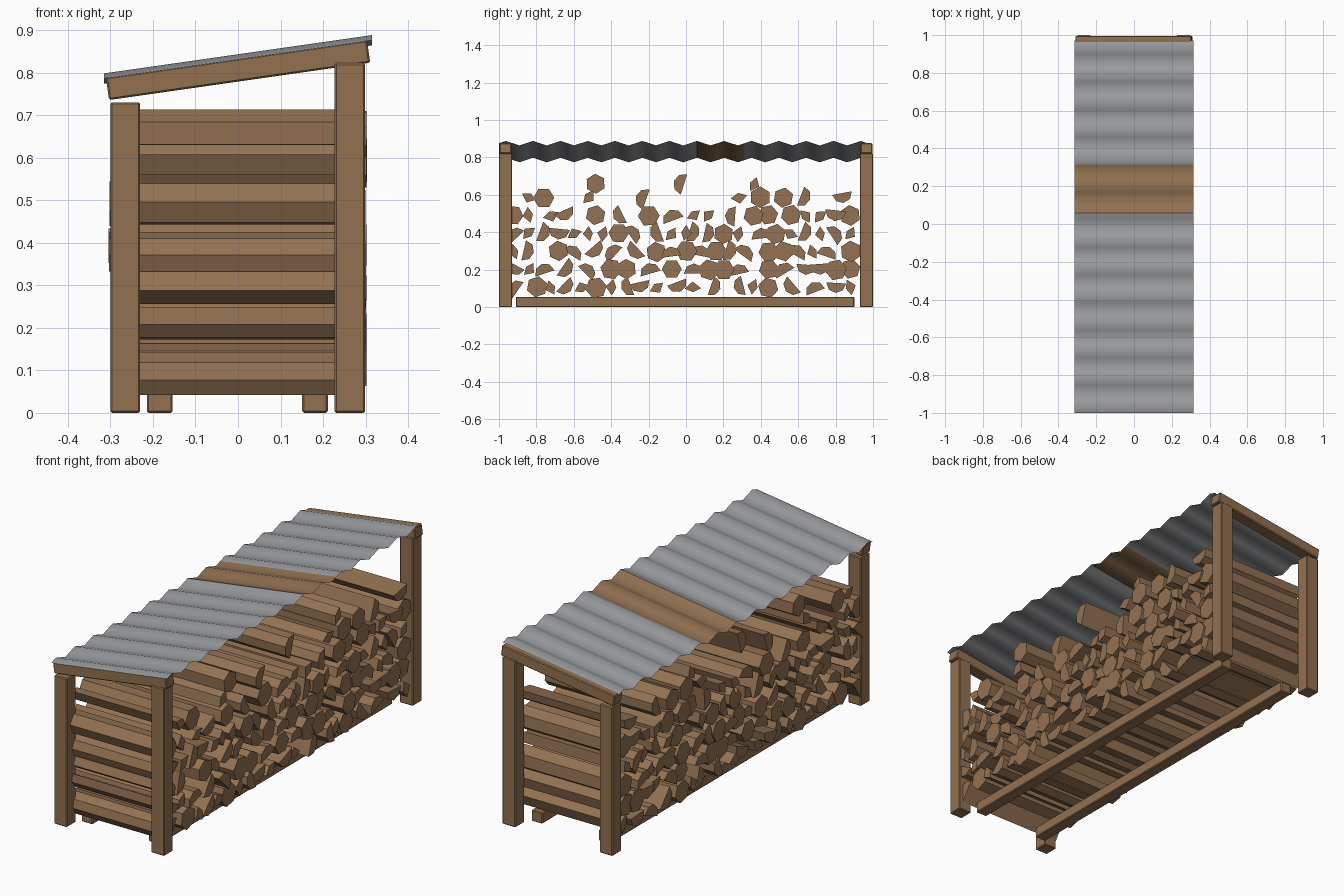
import bpy
import bmesh
import math
import random
from mathutils import Vector

random.seed(4)
cube = bpy.data.objects.get("Cube")
if cube:
    bpy.data.objects.remove(cube, do_unlink=True)


def material(name, rgb):
    mat = bpy.data.materials.new(name)
    mat.use_nodes = True
    colour = (*rgb, 1)
    mat.diffuse_color = colour
    mat.node_tree.nodes["Principled BSDF"].inputs["Base Color"].default_value = colour
    return mat


TIMBER = material("timber brown", (0.29, 0.165, 0.083))
LOG = material("firewood brown", (0.295, 0.169, 0.087))
METAL = material("sheet grey", (0.32, 0.33, 0.345))

SLOPE = math.atan2(0.09, 0.63)


def finish(name, bm, mat):
    mesh = bpy.data.meshes.new(name)
    bm.to_mesh(mesh)
    bm.free()
    mesh.materials.append(mat)
    obj = bpy.data.objects.new(name, mesh)
    bpy.context.collection.objects.link(obj)
    return obj


def timber(name, centre, size, tilt=0):
    bm = bmesh.new()
    bmesh.ops.create_cube(bm, size=1)
    bmesh.ops.scale(bm, verts=bm.verts, vec=size)
    obj = finish(name, bm, TIMBER)
    obj.location = centre
    obj.rotation_euler.y = -tilt
    bevel = obj.modifiers.new("soft edges", 'BEVEL')
    bevel.width = 0.004
    bevel.segments = 1
    return obj


# Corner posts and sloping end beams
for end, sign in (("front", -1), ("back", 1)):
    y = sign * 0.965
    timber(end + "_short_post", (-0.265, y, 0.365), (0.07, 0.07, 0.73))
    timber(end + "_tall_post", (0.263, y, 0.411), (0.072, 0.07, 0.822))
    timber(end + "_roof_beam", (0, y, 0.806), (0.62, 0.062, 0.054), SLOPE)

# Base runners
for side, x in (("right", -0.184), ("left", 0.181)):
    timber(side + "_runner", (x, -0.005, 0.027), (0.06, 1.81, 0.054))

# Corrugated roof sheets, four strips to each wave
STEP = 0.0365


def roof_sheet(name, first, last, mat):
    bm = bmesh.new()
    previous = None
    for i in range(first, last + 1):
        wave = 0.012 * math.sin(math.pi / 2 * i)
        pair = [bm.verts.new((x, i * STEP - 1, 0.831 + x * math.tan(SLOPE) + wave))
                for x in (-0.315, 0.315)]
        if previous:
            face = bm.faces.new((*previous, pair[1], pair[0]))
            face.smooth = True
        previous = pair
    return finish(name, bm, mat)


roof_sheet("front_roof_sheet", 0, 29, METAL)
roof_sheet("brown_roof_sheet", 29, 36, TIMBER)
roof_sheet("back_roof_sheet", 36, 54, METAL)


# Firewood sections: H is a whole log, D a half log, W a split wedge
def arc(sweep, count):
    angles = [math.radians(sweep) * i / count for i in range(count + 1)]
    return [Vector((math.cos(a), math.sin(a))) for a in angles]


SECTIONS = {
    "H": arc(300, 5),
    "D": arc(180, 4),
    "W": arc(100, 2) + [Vector((0, 0))],
}


def add_log(bm, kind, y, z):
    corners = SECTIONS[kind]
    radius = random.uniform(0.053, 0.058)
    turn = random.uniform(0, math.tau)
    middle = sum(corners, Vector((0, 0))) / len(corners)
    shift = random.uniform(-0.012, 0.012)
    half = random.uniform(0.284, 0.293)
    rings = []
    for x in (shift - half, shift + half):
        ring = []
        for corner in corners:
            p = (corner - middle) * radius
            ring.append(bm.verts.new((
                x,
                y + p.x * math.cos(turn) - p.y * math.sin(turn),
                z + p.x * math.sin(turn) + p.y * math.cos(turn))))
        rings.append(ring)
    a, b = rings
    bm.faces.new(reversed(a))
    bm.faces.new(b)
    for i in range(len(a)):
        j = (i + 1) % len(a)
        bm.faces.new((a[i], a[j], b[j], b[i]))


# Each row of the stack, from the ground up, running front to back
STACK = (
    "D..H.W.D.W.H.W.D.D.W..D.W..D..D.W.H..D..D..D.W",
    "D.W.D..D..D..H.H..D..H..D.H.H.D...H.D..D.D.H.H",
    "W.D...H.D..D.D..D..H.D.H.D.H.D.D..H.H.D.W.D..H",
    "D.W.D.D.W.W.W.H.D..D.W.WD.D.H.W..D.H.W.D.W.D.W",
    "H.W..W.D...H..D...H..D..W.W..D..H.H..H.W.W.D.H",
    "..W.H.....W......D............W..H..H..D....D.",
    "...........H..........D.........W.............",
)
for level, row in enumerate(STACK):
    bm = bmesh.new()
    height = min(0.106 + level * 0.0957, 0.66)
    for column, kind in enumerate(row):
        if kind != ".":
            y = -0.92 + column * 0.04 + random.uniform(-0.004, 0.004)
            add_log(bm, kind, y, height + random.uniform(-0.004, 0.004))
    finish("firewood_row_" + str(level + 1), bm, LOG)
